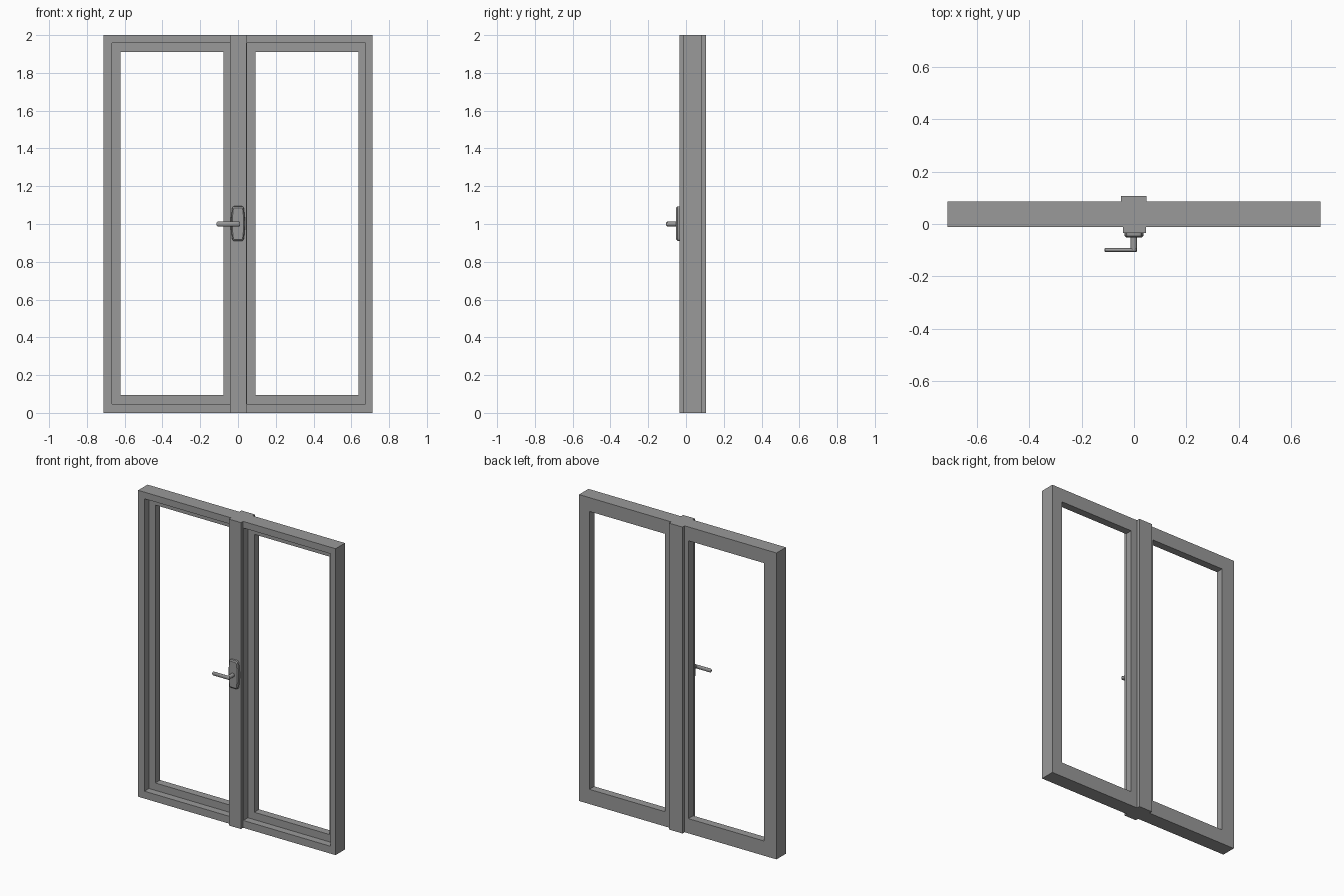
import bpy, bmesh, math
from mathutils import Matrix, Vector

cube = bpy.data.objects.get("Cube")
if cube:
    bpy.data.objects.remove(cube)

grey = bpy.data.materials.new("window grey")
grey.use_nodes = True
colour = (0.32, 0.32, 0.32, 1)
grey.diffuse_color = colour
grey.node_tree.nodes["Principled BSDF"].inputs["Base Color"].default_value = colour

FRONT, STEP, BACK = -0.012, 0.035, 0.085


def finish(name, bm):
    bmesh.ops.recalc_face_normals(bm, faces=bm.faces)
    mesh = bpy.data.meshes.new(name)
    bm.to_mesh(mesh)
    bm.free()
    mesh.materials.append(grey)
    obj = bpy.data.objects.new(name, mesh)
    bpy.context.collection.objects.link(obj)
    return obj


def smooth(obj):
    bpy.ops.object.select_all(action='DESELECT')
    obj.select_set(True)
    bpy.context.view_layer.objects.active = obj
    bpy.ops.object.shade_smooth_by_angle(angle=math.radians(35))


def box(name, x0, x1, y0, y1, z0, z1):
    bm = bmesh.new()
    bmesh.ops.create_cube(bm, size=1)
    for v in bm.verts:
        v.co = Vector(((x0 + x1) / 2 + v.co.x * (x1 - x0),
                       (y0 + y1) / 2 + v.co.y * (y1 - y0),
                       (z0 + z1) / 2 + v.co.z * (z1 - z0)))
    return finish(name, bm)


def loft(name, loops, closed=False):
    """Skin a list of equal-length point loops, ring-shaped or capped."""
    bm = bmesh.new()
    rows = [[bm.verts.new(p) for p in loop] for loop in loops]
    pairs = list(zip(rows, rows[1:]))
    if closed:
        pairs.append((rows[-1], rows[0]))
    else:
        bm.faces.new(rows[0])
        bm.faces.new(rows[-1])
    for a, b in pairs:
        for i in range(len(a)):
            j = (i + 1) % len(a)
            bm.faces.new((a[i], a[j], b[j], b[i]))
    return finish(name, bm)


def rect(x0, x1, z0, z1, y):
    return [(x0, y, z0), (x1, y, z0), (x1, y, z1), (x0, y, z1)]


def sash(name, outer, rim, opening):
    """Stepped frame: a raised rim in front of a deeper inner ledge."""
    o, r, w = (*outer, 0, 2), (*rim, 0.048, 1.957), (*opening, 0.096, 1.91)
    loft(name, [rect(*o, FRONT), rect(*r, FRONT), rect(*r, STEP),
                rect(*w, STEP), rect(*w, BACK), rect(*o, BACK)], closed=True)


# Two stepped sashes meeting behind the centre post
sash("right_sash", (-0.713, 0), (-0.667, -0.042), (-0.622, -0.077))
sash("left_sash", (0, 0.713), (0.047, 0.675), (0.093, 0.638))

# Centre post cover strips, front and back
box("front_centre_post", -0.042, 0.045, -0.034, FRONT, 0, 2)
box("back_centre_post", -0.05, 0.048, BACK, 0.107, 0, 2)


# Handle plate: barrel-sided outline with rounded ends and a sloped edge
def plate_outline(half_w, half_h, y):
    quarter = []
    for i in range(5):
        t = i / 4
        quarter.append((half_w * (1 - 0.16 * t * t), half_h * 0.84 * t))
    for i in range(1, 5):
        a = i / 4 * math.pi / 2
        quarter.append((half_w * (0.54 + 0.3 * math.cos(a)),
                        half_h * (0.84 + 0.16 * math.sin(a))))
    half = quarter + [(-x, z) for x, z in reversed(quarter)]
    lower = [(-x, -z) for x, z in half[1:-1]]
    return [(x, y, 1.002 + z) for x, z in half + lower]


smooth(loft("handle_plate", [plate_outline(0.037, 0.092, -0.034),
                             plate_outline(0.036, 0.091, -0.046),
                             plate_outline(0.030, 0.084, -0.052)]))


# Handle spindle
bm = bmesh.new()
bmesh.ops.create_cone(bm, cap_ends=True, segments=24, radius1=0.0125,
                      radius2=0.0125, depth=0.052,
                      matrix=Matrix.Translation((-0.001, -0.074, 1))
                      @ Matrix.Rotation(math.pi / 2, 4, 'X'))
smooth(finish("handle_spindle", bm))


# Handle lever: flattened round bar with eased ends
def lever_section(x, scale):
    return [(x, -0.0995 + 0.0075 * scale * math.cos(a), 1 + 0.0125 * scale * math.sin(a))
            for a in (k * math.tau / 20 for k in range(20))]


smooth(loft("handle_lever", [lever_section(-0.113, 0.7), lever_section(-0.109, 1),
                             lever_section(0.008, 1), lever_section(0.0115, 0.7)]))
